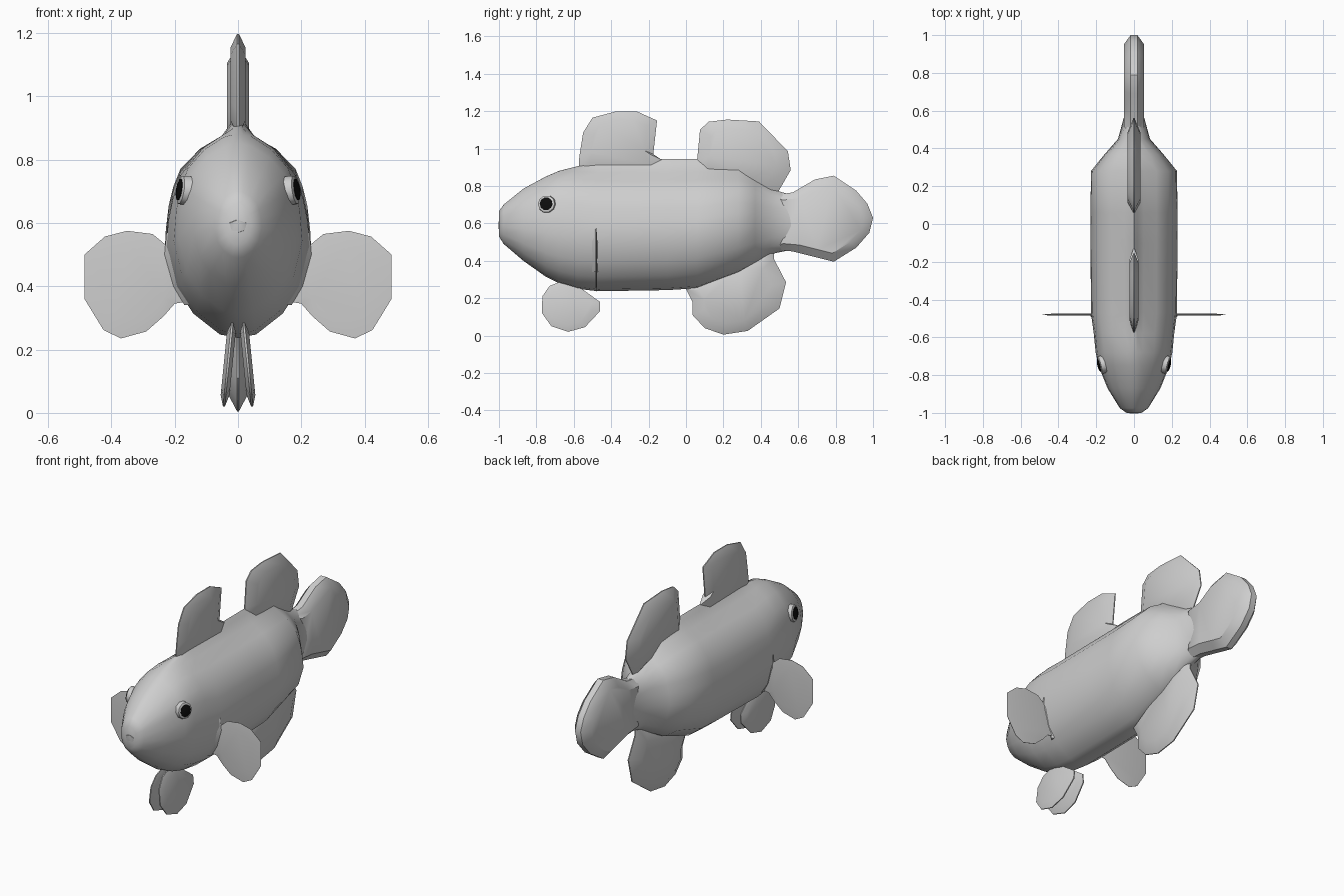
import bpy, bmesh, math
from mathutils import Vector
from mathutils.bvhtree import BVHTree

if "Cube" in bpy.data.objects:
    bpy.data.objects.remove(bpy.data.objects["Cube"])


def material(name, r, g, b):
    m = bpy.data.materials.new(name)
    m.diffuse_color = (r, g, b, 1)
    m.use_nodes = True
    m.node_tree.nodes["Principled BSDF"].inputs["Base Color"].default_value = m.diffuse_color
    return m


GREY = material("light_grey", 0.62, 0.62, 0.62)
BLACK = material("black", 0.004, 0.004, 0.004)


def finish(name, bm, mat, angle=40):
    bmesh.ops.recalc_face_normals(bm, faces=bm.faces)
    me = bpy.data.meshes.new(name)
    bm.to_mesh(me)
    ob = bpy.data.objects.new(name, me)
    bpy.context.collection.objects.link(ob)
    me.materials.append(mat)
    bpy.ops.object.select_all(action='DESELECT')
    ob.select_set(True)
    bpy.context.view_layer.objects.active = ob
    bpy.ops.object.shade_smooth_by_angle(angle=math.radians(angle))
    return ob


def loft(bm, rings):
    """Skin closed rings of points and cap both ends."""
    loops = [[bm.verts.new(p) for p in r] for r in rings]
    n = len(loops[0])
    for a, b in zip(loops, loops[1:]):
        for i in range(n):
            j = (i + 1) % n
            bm.faces.new((a[i], a[j], b[j], b[i]))
    bm.faces.new(loops[0])
    bm.faces.new(loops[-1])


def fin(name, outline, half, place, inner=0.72, edge=0.003):
    """Lens-shaped plate; place(u, v, depth) maps it into space."""
    cu = sum(p[0] for p in outline) / len(outline)
    cv = sum(p[1] for p in outline) / len(outline)
    rings = []
    for s, d in ((inner, -half), (1, -edge), (1, edge), (inner, half)):
        rings.append([place(cu + (u - cu) * s, cv + (v - cv) * s, d) for u, v in outline])
    bm = bmesh.new()
    loft(bm, rings)
    return finish(name, bm, GREY)


# Body: one cross-section profile scaled along the length
ROUND = [(0, 0), (.25, .015), (.62, .11), (.86, .24), (1, .44), (.96, .6), (.89, .72),
         (.78, .82), (.52, .92), (.22, .985), (.08, .998), (0, 1)]
PEAKED = [(0, 0), (.25, .015), (.62, .11), (.86, .23), (1, .41), (.96, .53), (.9, .625),
          (.8, .725), (.52, .837), (.22, .9), (.08, .965), (0, 1)]
# y, bottom, top, half width, amount of back ridge
SECTIONS = [(-1.0, .53, .665, .04, 0), (-.975, .49, .70, .075, 0), (-.87, .40, .785, .14, 0),
            (-.75, .315, .85, .188, 0), (-.68, .28, .88, .203, 0), (-.58, .25, .905, .213, .3),
            (-.47, .237, .935, .228, .9), (-.1, .243, .945, .23, 1), (.06, .253, .945, .23, 1),
            (.28, .335, .915, .228, .7), (.37, .385, .85, .155, .4), (.45, .435, .785, .085, 0),
            (.57, .46, .75, .052, 0), (.66, .48, .74, .05, 0)]
bm = bmesh.new()
rings = []
for y, lo, hi, w, k in SECTIONS:
    half = [(w * (a[0] + (b[0] - a[0]) * k), y, lo + (hi - lo) * (a[1] + (b[1] - a[1]) * k))
            for a, b in zip(ROUND, PEAKED)]
    rings.append(half + [(-x, y, z) for x, y, z in half[-2:0:-1]])
loft(bm, rings)
bm.normal_update()
body = finish("body", bm, GREY, 50)
surface = BVHTree.FromBMesh(bm)

# Upper and lower lip
bm = bmesh.new()
loft(bm, [[(x, -0.93 - d, z + .588) for x, z in ((-r, .012), (0, .022), (r, .012), (r * .7, -.012),
                                               (0, -.018), (-r * .7, -.012))]
          for d, r in ((0, .085), (.05, .06), (.072, .025))])
finish("mouth", bm, GREY)


# Fins on the centre line
def upright(u, v, d):
    return (d, u, v)


fin("front_dorsal_fin", [(-.575, .88), (-.57, .96), (-.55, 1.085), (-.5, 1.165), (-.38, 1.197),
                         (-.26, 1.197), (-.155, 1.15), (-.175, .97), (-.13, .94), (-.13, .86)],
    .024, upright)
fin("rear_dorsal_fin", [(.05, .86), (.06, .945), (.075, 1.1), (.12, 1.143), (.22, 1.155),
                        (.39, 1.145), (.545, .985), (.56, .885), (.485, .755), (.35, .78)],
    .035, upright)
fin("anal_fin", [(0, .25), (.035, .18), (.035, .11), (.1, .04), (.2, .005), (.33, .025),
                 (.5, .145), (.535, .285), (.47, .41), (.47, .47), (.3, .42), (.1, .31)],
    .035, upright)
fin("tail_fin", [(.46, .75), (.57, .765), (.69, .835), (.79, .855), (.91, .775), (.97, .705),
                 (1, .63), (.98, .55), (.91, .47), (.79, .395), (.69, .42), (.57, .45), (.46, .46)],
    .054, upright, .8, .018)

# Paired fins and eyes
PECTORAL = [(.17, .35), (.2, .345), (.235, .305), (.29, .257), (.37, .235), (.425, .262),
            (.485, .36), (.485, .5), (.42, .557), (.35, .575), (.27, .565), (.215, .52), (.19, .5)]
PELVIC = [(-.73, .265), (-.768, .21), (-.77, .12), (-.72, .05), (-.63, .02), (-.54, .045),
          (-.46, .13), (-.46, .18), (-.55, .245), (-.62, .285), (-.68, .285)]
for side, s in (("right", 1), ("left", -1)):
    fin(side + "_pectoral_fin", PECTORAL, .005, lambda u, v, d: (s * u, -.48 + d, v), .72, .001)
    fin(side + "_pelvic_fin", PELVIC, .014,
        lambda u, v, d: (s * (.018 + (.285 - v) * .1 + d), u, v), .75)

    # Raised eyelid ring with a dark pupil, seated on the head surface
    point, normal, _, _ = surface.find_nearest(Vector((s * .25, -.745, .71)))
    point = Vector((point.x, -.745, .703))
    normal = Vector((s, -.25, .15)).normalized()
    turn = normal.to_track_quat('Z', 'Y')

    def disc(r, h):
        return [point + turn @ Vector((r * math.cos(a), r * math.sin(a), h))
                for a in (math.tau * i / 10 for i in range(10))]

    bm = bmesh.new()
    loft(bm, [disc(.05, -.02), disc(.046, .008), disc(.036, .012)])
    finish(side + "_eyelid", bm, GREY)
    bm = bmesh.new()
    loft(bm, [disc(.035, .011), disc(.035, .014), disc(.022, .018)])
    finish(side + "_pupil", bm, BLACK)

# Gill folds behind the cheeks
for side, s in (("right", 1), ("left", -1)):
    bm = bmesh.new()
    loft(bm, [[(s * (x + dx), -.485 + dy, z) for dx, dy in ((-.02, -.03), (.004, 0), (-.02, .03))]
              for x, z in ((.165, .34), (.2, .4), (.228, .5), (.222, .57))])
    finish(side + "_gill_fold", bm, GREY)
